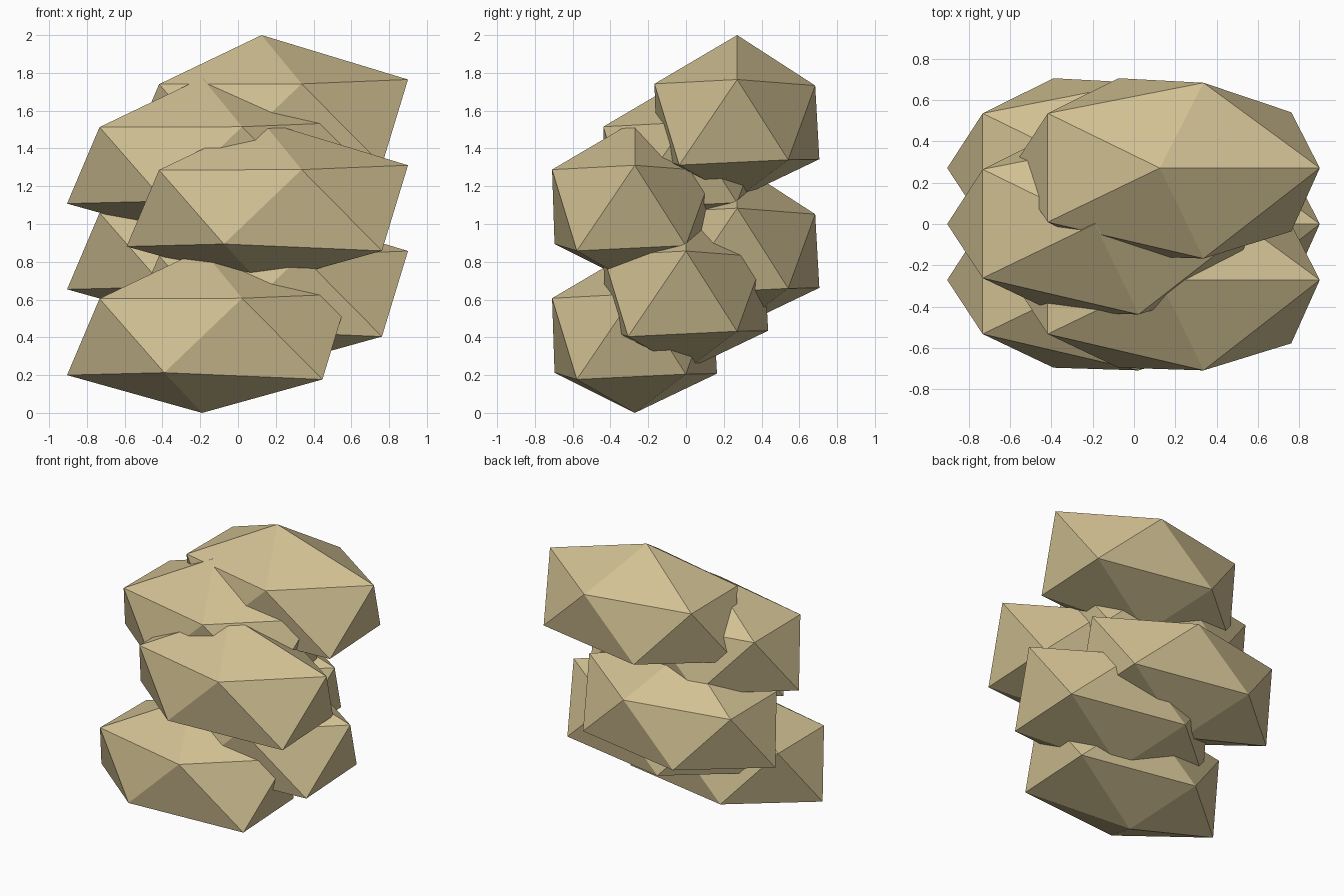
import bpy
import bmesh
from mathutils import Vector

cube = bpy.data.objects.get("Cube")
if cube:
    bpy.data.objects.remove(cube, do_unlink=True)

# Sandstone colour
stone = bpy.data.materials.new("sandy tan")
stone.use_nodes = True
tan = (0.64, 0.53, 0.29, 1.0)
stone.diffuse_color = tan
bsdf = stone.node_tree.nodes["Principled BSDF"]
bsdf.inputs["Base Color"].default_value = tan
bsdf.inputs["Roughness"].default_value = 0.9

# One rough twenty-sided boulder, measured from its lowest point
TIPS = [(0, 0, 0), (0, 0, 0.865)]
LOWER_RING = [(-0.715, 0, 0.2), (-0.2, -0.425, 0.213), (0.637, -0.307, 0.177),
              (0.637, 0.27, 0.205), (-0.2, 0.435, 0.208)]
UPPER_RING = [(0.775, 0, 0.63), (0.212, 0.413, 0.598), (-0.543, 0.265, 0.602),
              (-0.543, -0.262, 0.605), (0.212, -0.438, 0.607)]


def boulder_mesh():
    bm = bmesh.new()
    for point in TIPS + LOWER_RING + UPPER_RING:
        bm.verts.new(Vector(point))
    bmesh.ops.convex_hull(bm, input=bm.verts)
    bmesh.ops.recalc_face_normals(bm, faces=bm.faces)
    mesh = bpy.data.meshes.new("boulder")
    bm.to_mesh(mesh)
    bm.free()
    mesh.materials.append(stone)
    return mesh


# Staggered stack: sides alternate, depth cycles front, middle, back
shared = boulder_mesh()
for level in range(6):
    rock = bpy.data.objects.new(f"boulder_{level + 1}", shared)
    x = 0.125 if level % 2 else -0.19
    y = (level % 3 - 1) * 0.271
    rock.location = (x, y, level * 0.227)
    bpy.context.collection.objects.link(rock)
